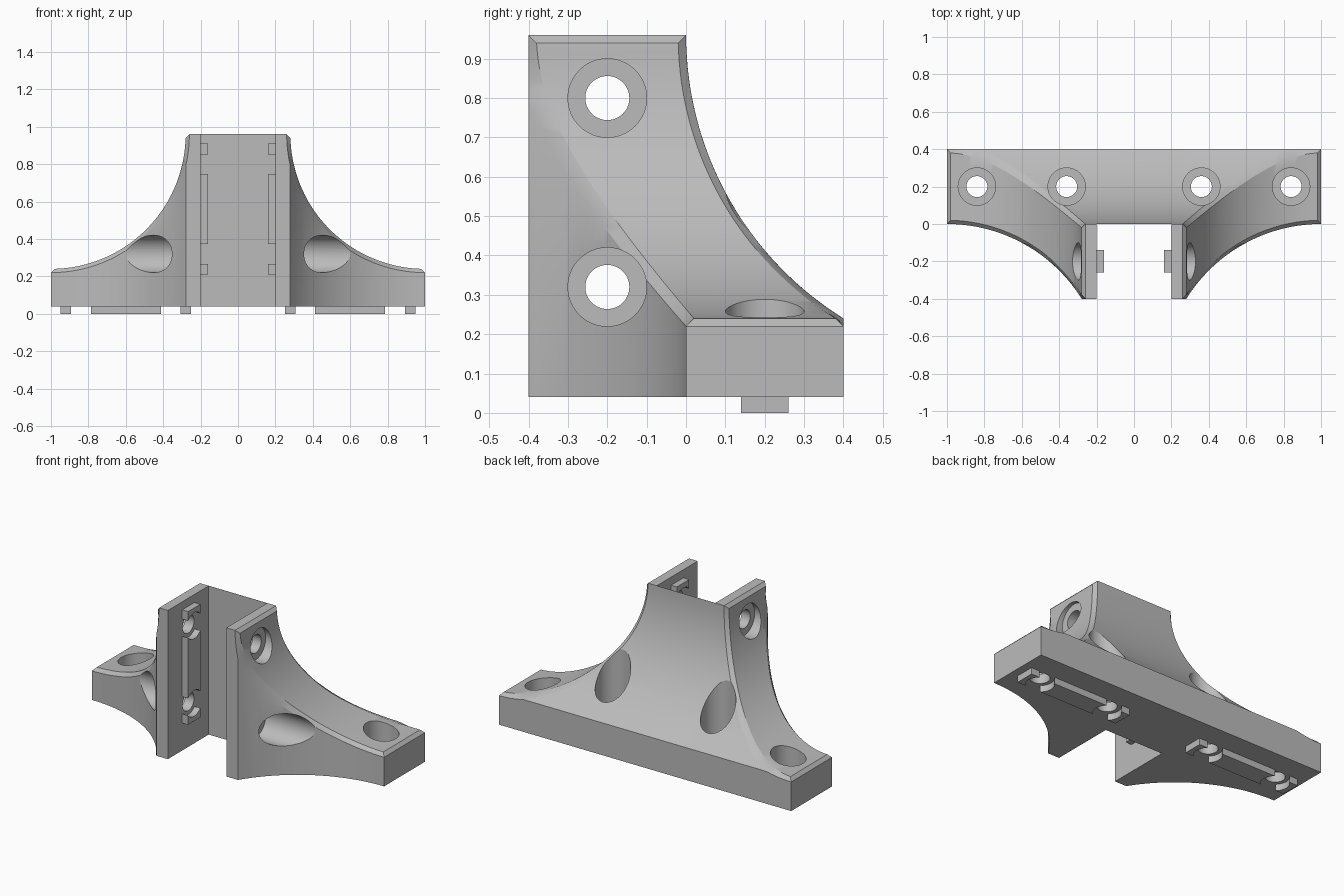
import bpy, bmesh, math
from mathutils import Vector

cube = bpy.data.objects.get("Cube")
if cube:
    bpy.data.objects.remove(cube, do_unlink=True)

grey = bpy.data.materials.new("bracket grey")
grey.use_nodes = True
colour = (0.5, 0.5, 0.5, 1)
grey.diffuse_color = colour
grey.node_tree.nodes["Principled BSDF"].inputs["Base Color"].default_value = colour

TOP, FOOT, BASE, DEPTH = 0.96, 0.24, 0.04, 0.4
FILLET = TOP - FOOT                                    # radius of the upper sweep
SIDE = (FILLET ** 2 + DEPTH ** 2) / (2 * DEPTH)        # radius of the shallow sweeps
BEVEL = 0.02
STEPS, LEVELS = 48, 24


def add_object(name, bm):
    bmesh.ops.remove_doubles(bm, verts=bm.verts, dist=1e-5)
    bmesh.ops.recalc_face_normals(bm, faces=bm.faces)
    mesh = bpy.data.meshes.new(name)
    bm.to_mesh(mesh)
    bm.free()
    mesh.materials.append(grey)
    ob = bpy.data.objects.new(name, mesh)
    bpy.context.collection.objects.link(ob)
    return ob


def activate(ob):
    bpy.ops.object.select_all(action='DESELECT')
    ob.select_set(True)
    bpy.context.view_layer.objects.active = ob


def subtract(ob, cutter):
    cutter.hide_render = True
    mod = ob.modifiers.new("cut", 'BOOLEAN')
    mod.operation, mod.solver, mod.object = 'DIFFERENCE', 'EXACT', cutter
    activate(ob)
    bpy.ops.object.modifier_apply(modifier=mod.name)
    bpy.data.objects.remove(cutter, do_unlink=True)


def sweep(d):
    """Sideways offset of a shallow arc at distance d from its tangent end."""
    d = max(0, min(d, FILLET))
    return SIDE - math.sqrt(SIDE ** 2 - d ** 2)


def front_y(x):
    return -sweep(1 - x)


def back_y(z):
    return DEPTH if z <= FOOT else sweep(TOP - z)


def section(rim, crest):
    """Closed cross-section: lower rim of the chamfer, and crest above it."""
    x, z = rim
    cx, cz = crest
    inset = 0 if rim == crest else BEVEL
    pts = [(x, front_y(x), BASE), (x, front_y(x), z),
           (cx, front_y(cx) + inset, cz), (cx, back_y(cz) - inset, cz)]
    low = min(FOOT, z)
    for k in range(LEVELS + 1):
        level = z + (low - z) * k / LEVELS
        pts.append((x, back_y(level), level))
    pts.append((x, DEPTH, BASE))
    return pts


# Body: cross-sections swept along the concave upper curve, mirrored
half = []
for i in range(STEPS + 1):
    a = math.pi / 2 * i / STEPS
    c, s = math.cos(a), math.sin(a)
    rim = (1 - (FILLET + BEVEL) * c, TOP - (FILLET + BEVEL) * s)
    crest = (min(1 - FILLET * c, 1 - BEVEL), min(TOP - FILLET * s, TOP - BEVEL))
    if i == 0:
        half.append(section(rim, rim))
    half.append(section(rim, crest))
half.append(section(rim, rim))
rows = [[(-x, y, z) for x, y, z in r] for r in reversed(half)] + half

bm = bmesh.new()
rings = [[bm.verts.new(p) for p in r] for r in rows]
n = len(rings[0])
for a, b in zip(rings, rings[1:]):
    for k in range(n):
        bm.faces.new((a[k], a[(k + 1) % n], b[(k + 1) % n], b[k]))
bm.faces.new(rings[0])
bm.faces.new(rings[-1])
body = add_object("bracket_body", bm)

# Open channel between the two flanges
bm = bmesh.new()
bmesh.ops.create_cube(bm, size=1)
for v in bm.verts:
    v.co = Vector((v.co.x * 0.4, v.co.y - 0.501, v.co.z * 3))
subtract(body, add_object("channel_cutter", bm))


# Stepped screw holes
def stepped_hole(bm, place, seg=48):
    profile = [(0.056, -0.15), (0.056, 0.06), (0.1, 0.06), (0.1, 1.2)]
    loops = [[bm.verts.new(place(r * math.cos(2 * math.pi * k / seg),
                                 r * math.sin(2 * math.pi * k / seg), h))
              for k in range(seg)] for r, h in profile]
    for a, b in zip(loops, loops[1:]):
        for k in range(seg):
            bm.faces.new((a[k], a[(k + 1) % seg], b[(k + 1) % seg], b[k]))
    bm.faces.new(loops[0])
    bm.faces.new(loops[-1])


bm = bmesh.new()
for sx in (1, -1):
    for pos in (0.36, 0.84):
        stepped_hole(bm, lambda u, v, h: (sx * pos + u, 0.2 + v, BASE + h))
        stepped_hole(bm, lambda u, v, h: (sx * (0.2 + h), v - 0.2, pos - 0.04 + u))
subtract(body, add_object("hole_cutter", bm))


# Locating keys with round reliefs beside each hole
def relief(centre, side):
    lim = math.asin(0.75)
    return [(centre + side * 0.08 * math.cos(lim * t / 8),
             0.08 * math.sin(lim * t / 8)) for t in range(-8, 9)]


def key(name, place):
    outlines = [[(0.25, -0.06)] + relief(0.36, -1) + [(0.25, 0.06)],
                relief(0.36, 1) + relief(0.84, -1)[::-1],
                [(0.95, -0.06)] + relief(0.84, 1) + [(0.95, 0.06)]]
    bm = bmesh.new()
    for pts in outlines:
        lo, hi = [[bm.verts.new(place(u, v, w)) for u, v in pts] for w in (0, BASE + 0.002)]
        bm.faces.new(lo)
        bm.faces.new(hi)
        for k in range(len(pts)):
            j = (k + 1) % len(pts)
            bm.faces.new((lo[k], lo[j], hi[j], hi[k]))
    return add_object(name, bm)


parts = [body]
for sx, side in ((1, "left"), (-1, "right")):
    parts.append(key(side + "_base_key", lambda u, v, w: (sx * u, 0.2 + v, w)))
    parts.append(key(side + "_flange_key",
                     lambda u, v, w: (sx * (0.16 + w), v - 0.2, u - 0.04)))

for ob in parts:
    activate(ob)
    bpy.ops.object.shade_smooth_by_angle(angle=math.radians(25))
